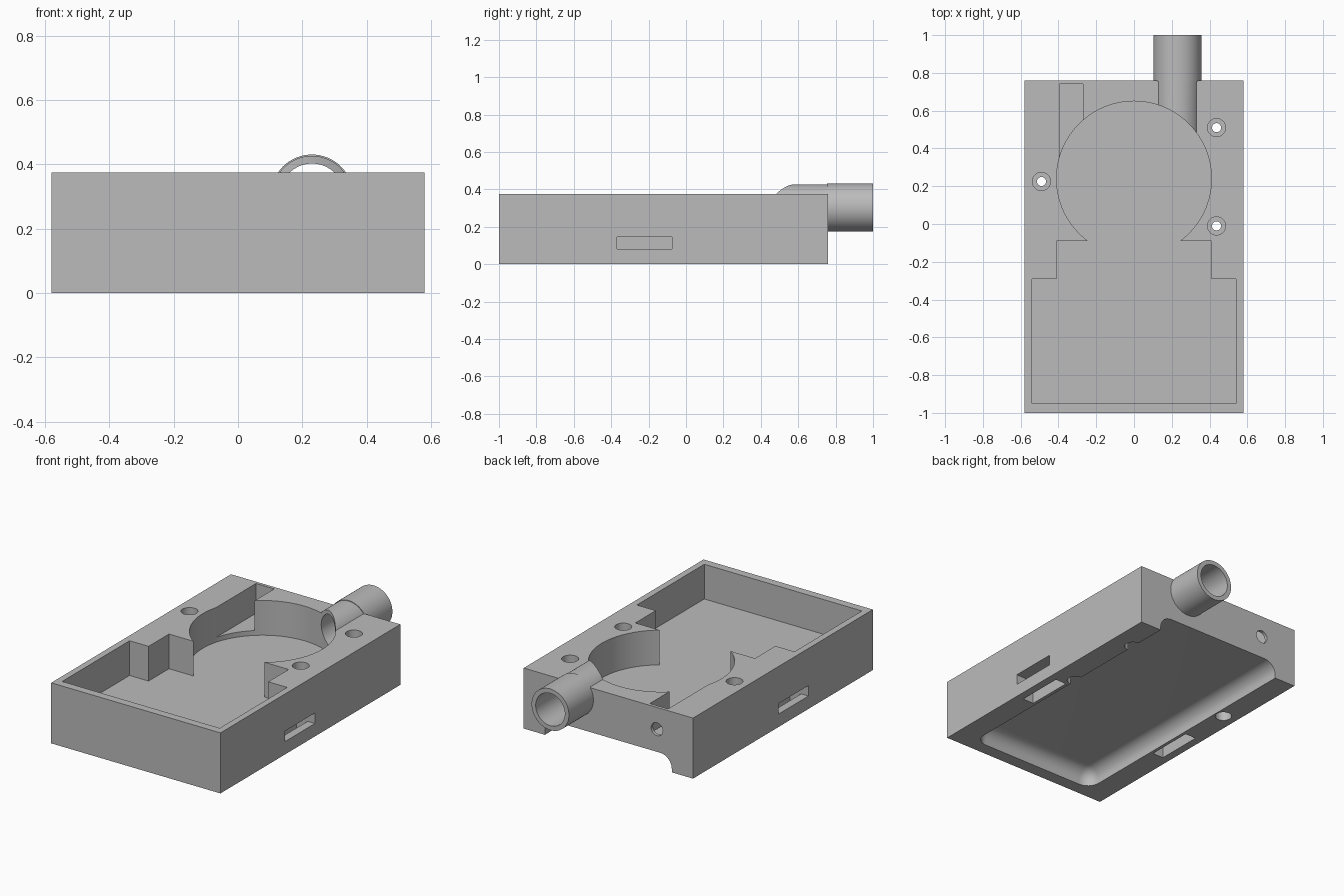
import bpy
import bmesh
from math import radians
from mathutils import Matrix, Vector

if "Cube" in bpy.data.objects:
    bpy.data.objects.remove(bpy.data.objects["Cube"], do_unlink=True)

grey = bpy.data.materials.new("plain grey")
grey.use_nodes = True
grey.diffuse_color = (0.5, 0.5, 0.5, 1)
grey.node_tree.nodes["Principled BSDF"].inputs["Base Color"].default_value = (0.5, 0.5, 0.5, 1)


def add_object(name, bm):
    mesh = bpy.data.meshes.new(name)
    bm.to_mesh(mesh)
    bm.free()
    mesh.materials.append(grey)
    obj = bpy.data.objects.new(name, mesh)
    bpy.context.collection.objects.link(obj)
    return obj


def box(name, x, y, z, fillet=0):
    """Box from (min, max) pairs, with all edges optionally rounded."""
    bm = bmesh.new()
    bmesh.ops.create_cube(bm, size=1)
    for v in bm.verts:
        v.co = Vector([lo if c < 0 else hi for c, (lo, hi) in zip(v.co, (x, y, z))])
    if fillet:
        bmesh.ops.bevel(bm, geom=bm.edges[:], offset=fillet, segments=8,
                        profile=0.5, affect='EDGES')
    return add_object(name, bm)


def rod(name, radius, start, end, sides=64):
    """Cylinder between two points."""
    start, end = Vector(start), Vector(end)
    axis = end - start
    turn = axis.to_track_quat('Z', 'Y').to_matrix().to_4x4()
    bm = bmesh.new()
    bmesh.ops.create_cone(bm, cap_ends=True, segments=sides, radius1=radius,
                          radius2=radius, depth=axis.length,
                          matrix=Matrix.Translation((start + end) / 2) @ turn)
    return add_object(name, bm)


def combine(target, tool, operation='DIFFERENCE'):
    """Apply a boolean and discard the tool."""
    tool.hide_render = True
    mod = target.modifiers.new("boolean", 'BOOLEAN')
    mod.operation = operation
    mod.solver = 'EXACT'
    mod.object = tool
    bpy.context.view_layer.objects.active = target
    bpy.ops.object.modifier_apply(modifier=mod.name)
    bpy.data.objects.remove(tool, do_unlink=True)


TOP, FLOOR, OVER = 0.375, 0.16, 0.6
BACK = 0.76
PIPE_X, PIPE_Z = 0.23, 0.303

# Housing block with the outlet pipe
housing = box("housing", (-0.58, 0.58), (-1, BACK), (0, TOP))
for radius, y0, y1 in ((0.124, 0.3, 0.8), (0.128, 0.755, 1)):
    combine(housing, rod("pipe", radius, (PIPE_X, y0, PIPE_Z), (PIPE_X, y1, PIPE_Z)), 'UNION')

# Upper compartment, neck and round chamber
combine(housing, box("tray", (-0.54, 0.54), (-0.95, -0.29), (FLOOR, OVER)))
combine(housing, box("neck", (-0.41, 0.41), (-0.5, -0.09), (FLOOR, OVER)))
combine(housing, rod("chamber", 0.41, (0, 0.24, FLOOR), (0, 0.24, OVER), 128))

# Pipe bore
combine(housing, rod("bore", 0.1, (PIPE_X, 0.3, PIPE_Z), (PIPE_X, 1.1, PIPE_Z)))

# Side channel and cable hole in the back wall
combine(housing, box("channel", (-0.395, -0.27), (0.25, 0.74), (0.19, OVER)))
combine(housing, rod("cable_hole", 0.04, (-0.333, 0.6, 0.24), (-0.333, 0.9, 0.24), 32))

# Rounded underside recess, open at the back
combine(housing, box("recess", (-0.435, 0.435), (-0.92, 1.2), (-0.3, 0.1), 0.08))

# Strap slots: in through each side, out through the bottom rim
for side in (-1, 1):
    span = (-0.37, -0.075)
    combine(housing, box("slot_in", sorted((side * 0.455, side * 0.7)), span, (0.08, 0.145)))
    combine(housing, box("slot_out", sorted((side * 0.455, side * 0.53)), span, (-0.1, 0.145)))

# Screw holes, counterbored at both ends
for x, y in ((0.437, 0.51), (0.437, -0.01), (-0.49, 0.225)):
    for radius, z0, z1 in ((0.024, -0.1, OVER), (0.048, 0.29, OVER), (0.048, -0.1, 0.11)):
        combine(housing, rod("screw_hole", radius, (x, y, z0), (x, y, z1), 32))

# Smooth curved walls, keep edges sharp
bpy.ops.object.select_all(action='DESELECT')
housing.select_set(True)
bpy.context.view_layer.objects.active = housing
bpy.ops.object.shade_smooth_by_angle(angle=radians(30))
